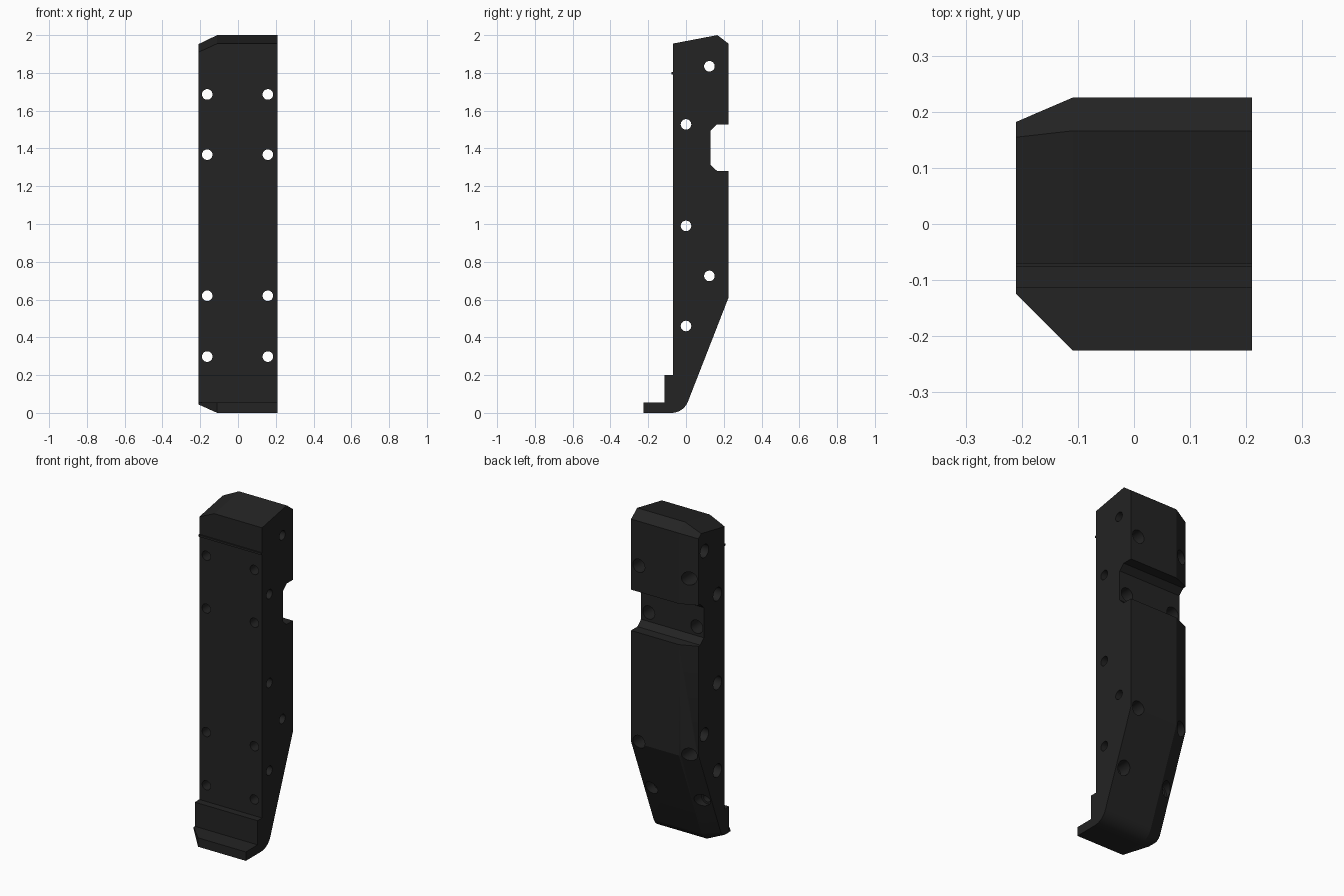
import bpy, bmesh, math
from mathutils import Vector

if "Cube" in bpy.data.objects:
    bpy.data.objects.remove(bpy.data.objects["Cube"])

black = bpy.data.materials.new("matte black")
black.diffuse_color = (0.017, 0.017, 0.017, 1)
black.use_nodes = True
black.node_tree.nodes["Principled BSDF"].inputs["Base Color"].default_value = black.diffuse_color


def loft(name, rings):
    """Join rings of (x, [(y, z), ...]) into a closed solid."""
    bm = bmesh.new()
    vs = [[bm.verts.new((x, p[0], p[1])) for p in pts] for x, pts in rings]
    n = len(vs[0])
    for a, b in zip(vs, vs[1:]):
        for i in range(n):
            j = (i + 1) % n
            bm.faces.new((a[i], a[j], b[j], b[i]))
    bm.faces.new(vs[0])
    bm.faces.new(vs[-1])
    bmesh.ops.recalc_face_normals(bm, faces=bm.faces)
    me = bpy.data.meshes.new(name)
    bm.to_mesh(me)
    bm.free()
    ob = bpy.data.objects.new(name, me)
    bpy.context.collection.objects.link(ob)
    me.materials.append(black)
    return ob


def inset(pts, dists):
    """Move each edge of a counter-clockwise outline inwards by its own distance."""
    out = []
    for i in range(len(pts)):
        a, b, c = (Vector(pts[k % len(pts)]) for k in (i - 1, i, i + 1))
        u, v = (b - a).normalized(), (c - b).normalized()
        p = b + Vector((-u.y, u.x)) * dists[i - 1]
        q = b + Vector((-v.y, v.x)) * dists[i]
        w = q - p
        t = (w.x * v.y - w.y * v.x) / (u.x * v.y - u.y * v.x)
        out.append(tuple(p + u * t))
    return out


# Side outline: toe, rounded heel, sloped back, peaked top, front steps
slope = Vector((0.238, 0.61)).normalized()
turn = math.atan2(slope.y, slope.x)
r = 0.064 / math.tan(turn / 2)
N = 10
heel = [(-0.077 + r * math.sin(turn * k / N), r - r * math.cos(turn * k / N))
        for k in range(N + 1)]
shift = -0.013 - (-0.077 + 0.064)
outline = [(-0.225, 0)] + [(y + shift, z) for y, z in heel]
dists = [0.045] * (N + 2)
outline += [(0.225, 0.61), (0.225, 1.955), (0.166, 2.0), (-0.07, 1.955),
            (-0.07, 0.2), (-0.113, 0.2), (-0.113, 0.054), (-0.225, 0.054)]
dists += [0.043, 0.045, 0.045, 0, 0, 0, 0, 0.1]
body = loft("grip_body", [(-0.21, inset(outline, dists)), (-0.11, outline), (0.21, outline)])

cutters = []


def cylinder(name, a, b, radius):
    a, b = Vector(a), Vector(b)
    bpy.ops.mesh.primitive_cylinder_add(
        vertices=32, radius=radius, depth=(b - a).length, location=(a + b) / 2,
        rotation=(b - a).to_track_quat("Z", "Y").to_euler())
    ob = bpy.context.object
    ob.name = name
    ob.data.materials.append(black)
    cutters.append(ob)


# Notch across the back
notch = [(0.3, 1.281), (0.164, 1.281), (0.13, 1.313),
         (0.13, 1.495), (0.164, 1.528), (0.3, 1.528)]
cutters.append(loft("notch_cutter", [(-0.3, notch), (0.3, notch)]))

# Screw holes from the front, with wide bores from the back
for z in (0.298, 0.62, 1.367, 1.686):
    for x in (-0.163, 0.158):
        cylinder("screw_hole_cutter", (x, -0.3, z), (x, 0.3, z), 0.028)
        cylinder("screw_bore_cutter", (x, 0.03, z), (x, 0.3, z), 0.04)

# Cross holes through the sides, with wide bores on the left
for y, z in ((0, 0.46), (0.124, 0.725), (0, 0.99), (0, 1.527), (0.124, 1.835)):
    cylinder("cross_hole_cutter", (-0.3, y, z), (0.3, y, z), 0.028)
    cylinder("cross_bore_cutter", (-0.3, y, z), (-0.1, y, z), 0.04)

bpy.context.view_layer.objects.active = body
for c in cutters:
    m = body.modifiers.new("cut", "BOOLEAN")
    m.operation, m.solver, m.object = "DIFFERENCE", "EXACT", c
    bpy.ops.object.modifier_apply(modifier=m.name)
for c in cutters:
    bpy.data.objects.remove(c)

# Thin raised line near the top of the front
lip = [(-0.077, 1.792), (-0.065, 1.792), (-0.065, 1.804), (-0.077, 1.804)]
loft("front_lip", [(-0.21, lip), (0.21, lip)])

# Smooth the heel and hole walls, keep edges sharp
bpy.ops.object.select_all(action="DESELECT")
body.select_set(True)
bpy.context.view_layer.objects.active = body
bpy.ops.object.shade_smooth_by_angle(angle=math.radians(20))
